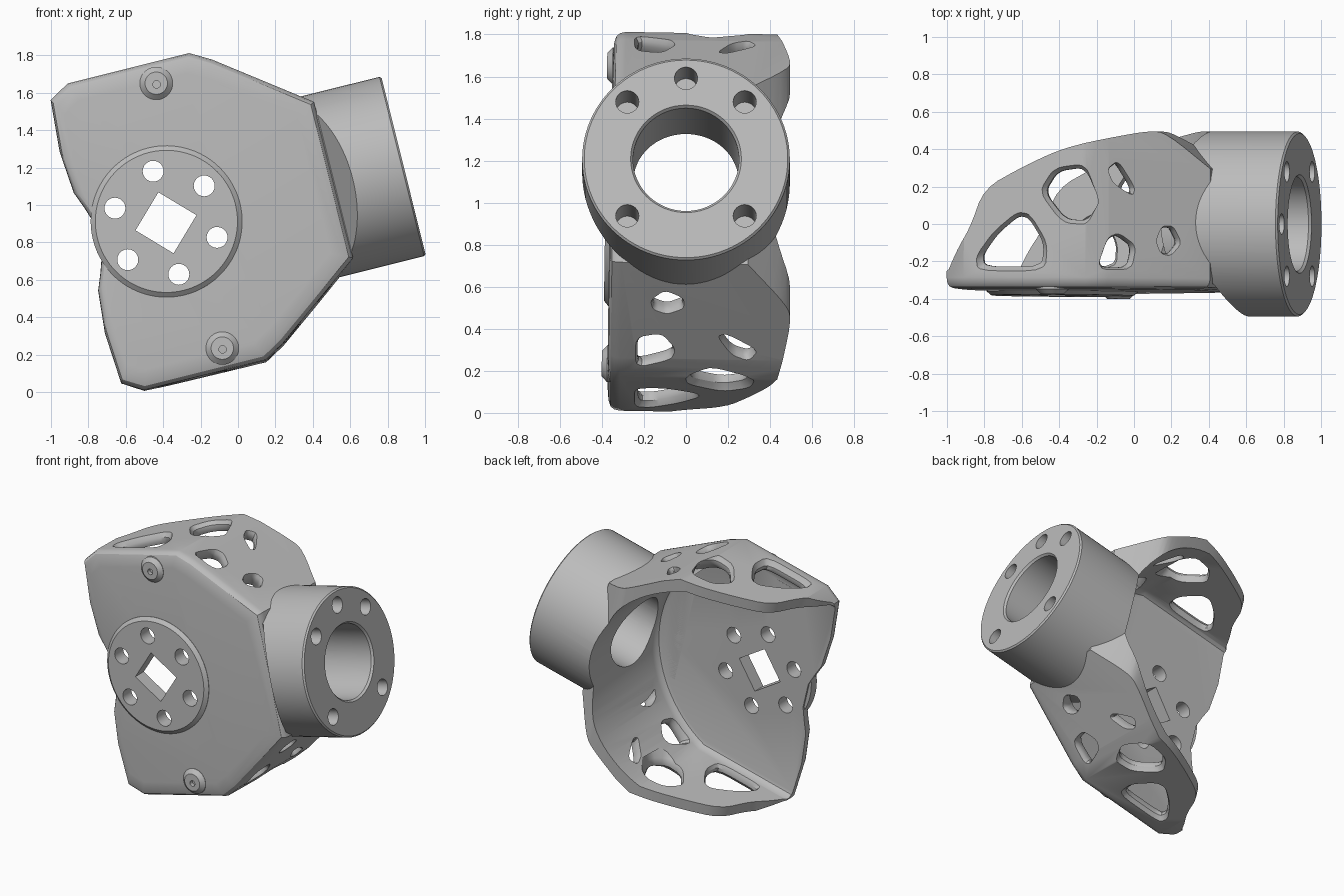
import bpy, bmesh
from math import sin, cos, pi, radians
from mathutils import Vector, Matrix

old = bpy.data.objects.get("Cube")
if old:
    bpy.data.objects.remove(old, do_unlink=True)

# One matte grey for everything
grey = bpy.data.materials.new("matte_grey")
grey.use_nodes = True
grey.diffuse_color = (0.5, 0.5, 0.5, 1)
grey.node_tree.nodes["Principled BSDF"].inputs["Base Color"].default_value = (0.5, 0.5, 0.5, 1)

# Parts are built upright, then tilted about y into place; the plate leans slightly
PLACE = Matrix.Translation((-0.385, 0, 0.905)) @ Matrix.Rotation(radians(-14), 4, 'Y')
LEAN = Matrix.Rotation(radians(-1), 4, 'X')


def loft(name, rings):
    """Closed solid through equal-length rings of points."""
    bm = bmesh.new()
    rows = [[bm.verts.new(p) for p in ring] for ring in rings]
    n = len(rows[0])
    for a, b in zip(rows, rows[1:]):
        for i in range(n):
            bm.faces.new((a[i], a[(i + 1) % n], b[(i + 1) % n], b[i]))
    bm.faces.new(rows[0][::-1])
    bm.faces.new(rows[-1])
    bmesh.ops.recalc_face_normals(bm, faces=bm.faces)
    mesh = bpy.data.meshes.new(name)
    bm.to_mesh(mesh)
    bm.free()
    mesh.materials.append(grey)
    ob = bpy.data.objects.new(name, mesh)
    bpy.context.collection.objects.link(ob)
    return ob


def front_prism(name, pts, steps):
    """Front outline (x, z) lofted through (y, scale) steps."""
    return loft(name, [[(x * s, y, z * s) for x, z in pts] for y, s in steps])


def plan_prism(name, pts):
    """Plan outline (x, y) extruded along z."""
    return loft(name, [[(x, y, z) for x, y in pts] for z in (-2, 2)])


def turned(name, steps, axis, a=0, b=0, n=64):
    """Round solid along x or y through (position, radius) steps."""
    rings = []
    for t, r in steps:
        ring = []
        for i in range(n):
            w = 2 * pi * i / n
            p, q = a + r * cos(w), b + r * sin(w)
            ring.append((t, p, q) if axis == 'x' else (p, t, q))
        rings.append(ring)
    return loft(name, rings)


def rounded(pts, cut):
    """Corner cutting for soft outlines."""
    for _ in range(2):
        out = []
        for p, q in zip(pts, pts[1:] + pts[:1]):
            p, q = Vector(p), Vector(q)
            out += [p.lerp(q, cut), p.lerp(q, 1 - cut)]
        pts = out
    return pts


def boolean(ob, tool, op):
    m = ob.modifiers.new("cut", 'BOOLEAN')
    m.object, m.operation, m.solver = tool, op, 'EXACT'
    bpy.context.view_layer.objects.active = ob
    bpy.ops.object.modifier_apply(modifier=m.name)


def mirrored(half):
    return half + [(x, -z) for x, z in reversed(half)]


# Shell block from the front outline, with a softly rounded plate edge
outline = mirrored([(-0.375, 0.09), (-0.405, 0.18), (-0.44, 0.27), (-0.46, 0.5), (-0.44, 0.78), (-0.33, 0.845),
                    (0.34, 0.845), (0.45, 0.782), (0.925, 0.43)])
shell = front_prism("bracket_shell", outline, [(-0.36, 0.88), (-0.355, 0.945), (-0.345, 0.977),
                                               (-0.328, 0.993), (-0.3, 1), (0.7, 1)])

# Raised disk and two screw bosses on the plate
disk = turned("mounting_disk", [(-0.3, 0.405), (-0.362, 0.405), (-0.383, 0.38)], 'y', a=0.004, n=96)
bosses = [turned("screw_boss_" + tag, [(-0.31, 0.088), (-0.362, 0.088), (-0.388, 0.06)], 'y', 0.13, z, 40)
          for tag, z in (("upper", 0.73), ("lower", -0.73))]

# Round clearance cavity with flat top and bottom, filleted at the floor
arc = [(0.82 * cos(radians(d)), 0.82 * sin(radians(d))) for d in range(70, 0, -4)]
cavity = front_prism("cavity_cutter", mirrored([(-0.9, 0.7706)] + arc),
                     [(-0.287, 0.95), (-0.28, 0.975), (-0.26, 0.993), (-0.23, 1), (1, 1)])
for ob in [shell, disk, cavity] + bosses:
    ob.data.transform(LEAN)

# Back edge of the shell follows a curved plan outline
plan = plan_prism("plan_cutter", rounded([(-0.9, -1.2), (-0.9, -0.29), (-0.45, -0.29), (-0.38, -0.15), (-0.3, -0.03),
                                          (-0.22, 0.19), (0, 0.31), (0.19, 0.395), (0.36, 0.44), (0.64, 0.5),
                                          (0.72, 0.485), (0.95, 0.27), (1.2, 0.05), (1.2, -1.2)], 0.22))
boolean(shell, plan, 'INTERSECT')

# Tube, trimmed at a slant towards the plate
MID = -0.013
tube = turned("flange_tube", [(0.6, 0.494), (1.296, 0.494), (1.306, 0.484)], 'x', 0, MID, 96)
trim = plan_prism("trim_cutter", [(0.5, -0.32), (0.925, -0.32), (1.035, -0.51), (1.4, -0.51), (1.4, 0.6), (0.5, 0.6)])
boolean(tube, trim, 'INTERSECT')

# Bore and bolt holes
bore = turned("bore_cutter", [(0.5, 0.252), (1.292, 0.252), (1.326, 0.28)], 'x', 0, MID)
flange_holes = [turned("flange_hole_cutter", [(1.08, 0.055), (1.4, 0.055)], 'x', 0.395 * cos(radians(d)),
                       MID + 0.395 * sin(radians(d)), 24) for d in (45, 90, 135, 225, 315)]
plate_holes = [turned("plate_hole_cutter", [(-0.6, 0.056), (0, 0.056)], 'y',
                      0.284 * sin(k * pi / 3), 0.284 * cos(k * pi / 3), 24) for k in range(6)]
plate_holes.append(turned("square_hole_cutter", [(-0.6, 0.168), (0, 0.168)], 'y', n=4))
screw_holes = [turned("screw_hole_cutter", [(-0.6, 0.02), (-0.33, 0.02)], 'y', 0.13, z, 16)
               for z in (0.73, -0.73)]


# Organic openings in the side walls, flared on both faces
def wall_opening(pts, sloped, side):
    normal = Vector((0.59, 0, 0.807)) if sloped else Vector((0, 0, 1))
    base = [Vector((x, y, 1.117 - 0.738 * x if sloped else 0.84)) for x, y in rounded(pts, 0.18)]
    mid = sum(base, Vector()) / len(base)
    rings = []
    for depth, scale in ((0.08, 1.5), (0, 1.16), (-0.025, 1.02), (-0.05, 1.02), (-0.075, 1.12), (-0.13, 1.4)):
        ring = [mid + (p - mid) * scale + normal * depth for p in base]
        rings.append([(p.x, p.y, p.z * side) for p in ring])
    return loft("wall_opening_cutter", rings)


flat_openings = [
    [(-0.22, -0.225), (0.09, -0.225), (0.1, -0.1), (0.02, 0.03), (-0.04, 0.04), (-0.15, -0.05), (-0.23, -0.16)],
    [(0.11, 0.17), (0.18, 0.28), (0.33, 0.3), (0.41, 0.12), (0.34, 0.02), (0.22, 0.03)],
]
sloped_openings = [
    [(0.455, 0.29), (0.5, 0.33), (0.57, 0.2), (0.56, 0.16), (0.48, 0.22)],
    [(0.41, -0.23), (0.55, -0.23), (0.57, -0.12), (0.5, -0.06), (0.455, -0.08)],
    [(0.68, -0.09), (0.705, -0.02), (0.75, -0.02), (0.785, -0.1), (0.74, -0.16), (0.7, -0.15)],
]
openings = [wall_opening(p, sloped, side) for side in (1, -1)
            for sloped, group in ((False, flat_openings), (True, sloped_openings)) for p in group]

cuts = {
    shell: [cavity, bore] + plate_holes + openings,
    tube: [cavity, bore] + flange_holes,
    disk: plate_holes,
    bosses[0]: screw_holes[:1],
    bosses[1]: screw_holes[1:],
}
for part, tools in cuts.items():
    for tool in tools:
        boolean(part, tool, 'DIFFERENCE')

# Cutters are no longer needed
for tool in [plan, trim, cavity, bore] + flange_holes + plate_holes + screw_holes + openings:
    bpy.data.objects.remove(tool, do_unlink=True)

# Place the parts and smooth the curved faces
for part in cuts:
    part.data.transform(PLACE)
    bpy.ops.object.select_all(action='DESELECT')
    part.select_set(True)
    bpy.context.view_layer.objects.active = part
    bpy.ops.object.shade_smooth_by_angle(angle=radians(30))
